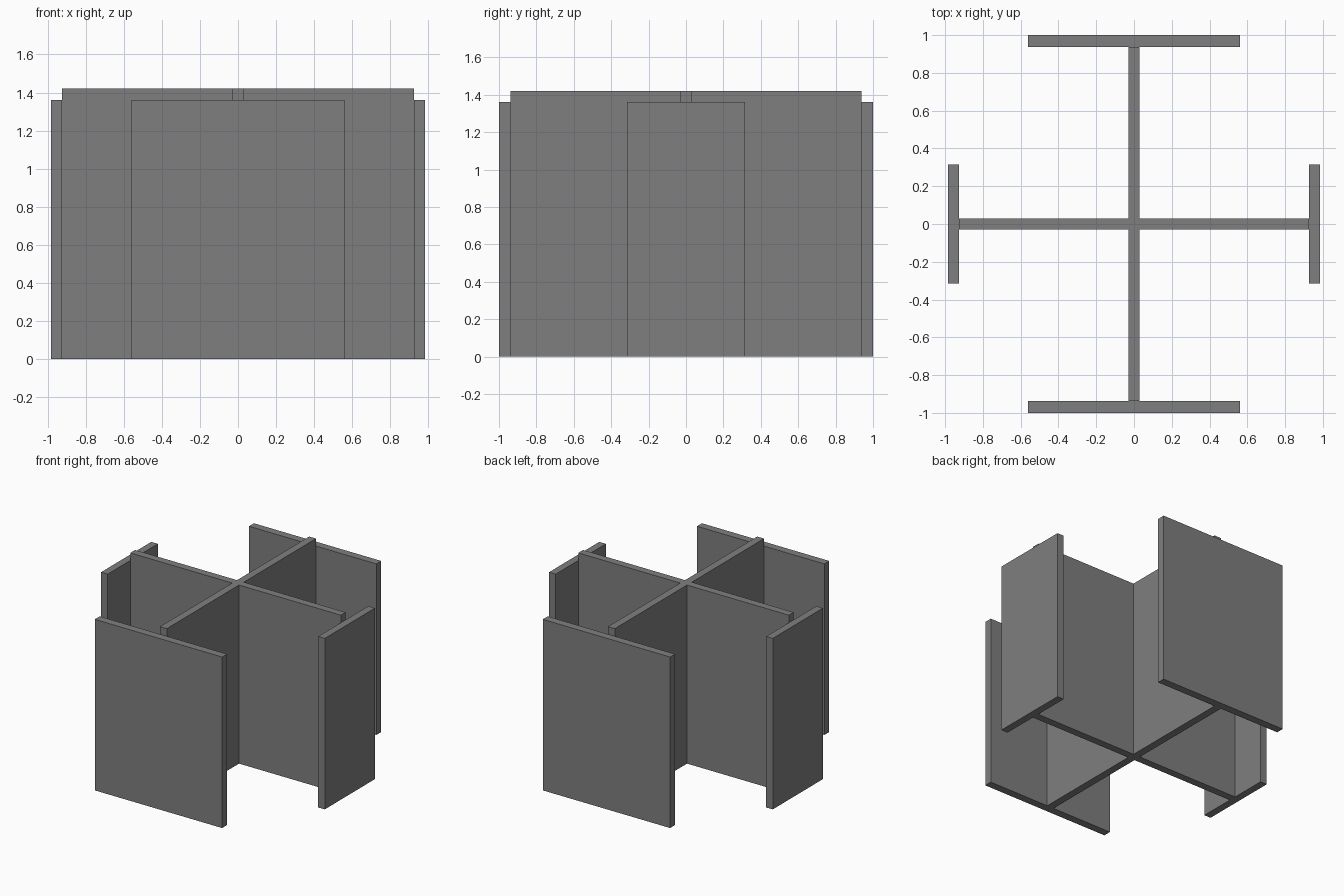
import bpy, bmesh

if "Cube" in bpy.data.objects:
    bpy.data.objects.remove(bpy.data.objects["Cube"])

T = 0.03                      # half thickness of the web plates
WEB_X, WEB_Y = 0.926, 0.938   # web reach along each axis
WEB_H, FLANGE_H = 1.42, 1.36

# Dark grey steel
steel = bpy.data.materials.new("dark_grey")
steel.diffuse_color = (0.212, 0.212, 0.212, 1)
steel.use_nodes = True
steel.node_tree.nodes["Principled BSDF"].inputs["Base Color"].default_value = steel.diffuse_color


def extrude_profile(name, points, height):
    """Prism standing on z = 0 from a counter-clockwise outline."""
    bm = bmesh.new()
    face = bm.faces.new([bm.verts.new((x, y, 0)) for x, y in points])
    top = bmesh.ops.extrude_face_region(bm, geom=[face], use_keep_orig=True)["geom"]
    verts = [v for v in top if isinstance(v, bmesh.types.BMVert)]
    bmesh.ops.translate(bm, verts=verts, vec=(0, 0, height))
    bmesh.ops.recalc_face_normals(bm, faces=bm.faces)
    mesh = bpy.data.meshes.new(name)
    bm.to_mesh(mesh)
    bm.free()
    mesh.materials.append(steel)
    obj = bpy.data.objects.new(name, mesh)
    bpy.context.collection.objects.link(obj)
    return obj


def plate(name, x0, x1, y0, y1, height):
    return extrude_profile(name, [(x0, y0), (x1, y0), (x1, y1), (x0, y1)], height)


# Crossed webs, slightly taller than the flanges
extrude_profile("cross_web", [
    (WEB_X, -T), (WEB_X, T), (T, T), (T, WEB_Y), (-T, WEB_Y), (-T, T),
    (-WEB_X, T), (-WEB_X, -T), (-T, -T), (-T, -WEB_Y), (T, -WEB_Y), (T, -T),
], WEB_H)

# Wide flanges front and back
plate("front_flange", -0.56, 0.56, -1.0, -WEB_Y, FLANGE_H)
plate("back_flange", -0.56, 0.56, WEB_Y, 1.0, FLANGE_H)

# Narrow flanges left and right
plate("left_flange", -0.984, -WEB_X, -0.315, 0.315, FLANGE_H)
plate("right_flange", WEB_X, 0.984, -0.315, 0.315, FLANGE_H)
